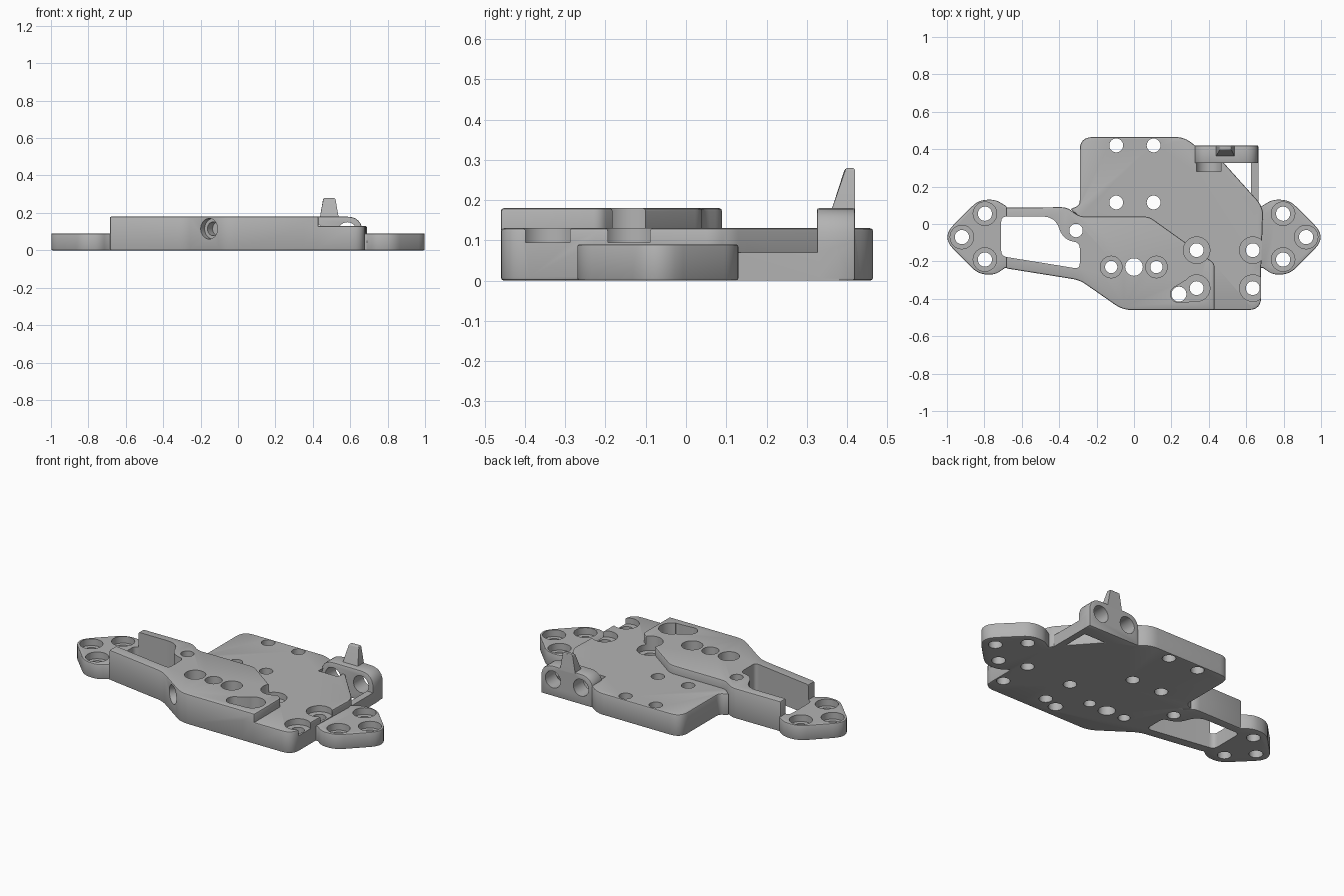
import bpy, bmesh
from mathutils import Vector, Matrix

if "Cube" in bpy.data.objects:
    bpy.data.objects.remove(bpy.data.objects["Cube"], do_unlink=True)

grey = bpy.data.materials.new("machined_grey")
grey.use_nodes = True
grey.diffuse_color = (0.45, 0.45, 0.45, 1)
grey.node_tree.nodes["Principled BSDF"].inputs["Base Color"].default_value = (0.45, 0.45, 0.45, 1)


def add_object(name, bm):
    bmesh.ops.recalc_face_normals(bm, faces=bm.faces)
    mesh = bpy.data.meshes.new(name)
    bm.to_mesh(mesh)
    bm.free()
    mesh.materials.append(grey)
    ob = bpy.data.objects.new(name, mesh)
    bpy.context.collection.objects.link(ob)
    return ob


def apply(ob, mod):
    bpy.context.view_layer.objects.active = ob
    bpy.ops.object.modifier_apply(modifier=mod.name)


def rounded(points, steps=6):
    """Outline with each (x, y, r) corner eased over the distance r."""
    out = []
    for i, p in enumerate(points):
        c, r = Vector(p[:2]), (p[2] if len(p) > 2 else 0)
        if not r:
            out.append(c)
            continue
        a = c + (Vector(points[i - 1][:2]) - c).normalized() * r
        b = c + (Vector(points[(i + 1) % len(points)][:2]) - c).normalized() * r
        for k in range(steps + 1):
            t = k / steps
            out.append(a * (1 - t) ** 2 + c * 2 * t * (1 - t) + b * t * t)
    return out


def prism(name, points, z0, z1, bevel=0.0, upright=False):
    bm = bmesh.new()
    face = bm.faces.new([bm.verts.new((p.x, p.y, z0)) for p in rounded(points)])
    new = bmesh.ops.extrude_face_region(bm, geom=[face])["geom"]
    bmesh.ops.translate(bm, verts=[v for v in new if isinstance(v, bmesh.types.BMVert)],
                        vec=(0, 0, z1 - z0))
    if upright:
        bmesh.ops.rotate(bm, verts=bm.verts, matrix=Matrix(((1, 0, 0), (0, 0, -1), (0, 1, 0))))
    ob = add_object(name, bm)
    if bevel:
        mod = ob.modifiers.new("edge", "BEVEL")
        mod.width, mod.segments, mod.angle_limit = bevel, 2, 1.0
        apply(ob, mod)
    return ob


def rod(start, end, radius):
    start, end = Vector(start), Vector(end)
    axis = end - start
    mat = Matrix.Translation((start + end) / 2) @ axis.to_track_quat("Z", "Y").to_matrix().to_4x4()
    bm = bmesh.new()
    bmesh.ops.create_cone(bm, cap_ends=True, segments=32, radius1=radius, radius2=radius,
                          depth=axis.length, matrix=mat)
    return add_object("cutter", bm)


def combine(ob, other, operation):
    mod = ob.modifiers.new("bool", "BOOLEAN")
    mod.operation, mod.solver, mod.object = operation, "EXACT", other
    other.hide_render = True
    apply(ob, mod)
    bpy.data.objects.remove(other, do_unlink=True)


def cut(ob, cutter):
    combine(ob, cutter, "DIFFERENCE")


def drill(ob, x, y, radius, floor=-0.1):
    cut(ob, rod((x, y, floor), (x, y, 0.4), radius))


# Raised front deck with the two side rails
plate = prism("chassis_plate", [
    (-0.685, 0.088), (-0.36, 0.09, 0.03), (-0.29, 0.04, 0.03), (0.08, 0.04, 0.03),
    (0.43, -0.21, 0.02), (0.43, -0.46), (-0.06, -0.46, 0.05), (-0.29, -0.30, 0.04),
    (-0.685, -0.237)], 0, 0.18, 0.008)

# Lower rear deck, wrapping round to the front corner
combine(plate, prism("rear_deck", [
    (-0.34, 0.08), (-0.29, 0.10, 0.025), (-0.29, 0.465, 0.07), (0.27, 0.465, 0.05),
    (0.35, 0.40), (0.45, 0.36), (0.67, 0.115, 0.02), (0.69, 0.07, 0.02), (0.68, -0.22),
    (0.68, -0.46, 0.07), (0.35, -0.46), (0.0, -0.3), (-0.25, 0.0)], 0, 0.13, 0.008), "UNION")

# Mounting ears at both ends
for side in (-1, 1):
    ear = [(0.69, 0.10), (0.74, 0.13, 0.03), (0.83, 0.13, 0.05), (1.03, -0.07, 0.09),
           (0.83, -0.27, 0.05), (0.74, -0.27, 0.03), (0.69, -0.235), (0.66, -0.235), (0.66, 0.08)]
    if side < 0:
        ear[-2:] = [(0.67, -0.23), (0.67, 0.08)]
    combine(plate, prism("ear", [(side * p[0], *p[1:]) for p in ear], 0, 0.09, 0.006), "UNION")

# Channel in the rear deck, in line with the bracket bore
cut(plate, rod((0.40, 0.28, 0.10), (0.40, 0.39, 0.10), 0.072))

# Slim bar and rear bracket
combine(plate, prism("side_bar", [(0.625, 0.08), (0.665, 0.08), (0.665, 0.38), (0.625, 0.38)],
                     0, 0.07), "UNION")
combine(plate, prism("bracket", [(0.32, 0), (0.665, 0), (0.665, 0.18, 0.085),
                                 (0.32, 0.18, 0.085)], -0.42, -0.325, 0.006, True), "UNION")
for x in (0.40, 0.585):
    cut(plate, rod((x, 0.28, 0.10), (x, 0.5, 0.10), 0.05))

# Tapered tab on top of the bracket
bm = bmesh.new()
bmesh.ops.create_cube(bm, size=1)
for v in bm.verts:
    top = v.co.z > 0
    half = 0.032 if top else 0.052
    front = 0.395 if top else 0.358
    v.co = (0.488 + (half if v.co.x > 0 else -half), 0.42 if v.co.y > 0 else front,
            0.28 if top else 0.165)
bmesh.ops.bevel(bm, geom=[e for e in bm.edges if all(v.co.z > 0.27 for v in e.verts)],
                offset=0.008, segments=3, affect="EDGES", profile=0.5)
combine(plate, add_object("tab", bm), "UNION")

# Large opening between the rails, and its step down to the ear
cut(plate, prism("window", [(-0.71, 0.04, 0.03), (-0.42, 0.04, 0.07), (-0.38, -0.085, 0.06),
                            (-0.29, -0.10, 0.03), (-0.29, -0.24, 0.03),
                            (-0.71, -0.172, 0.03)], -0.1, 0.4))

# Counterbored ear and deck holes: x, y, radius, counterbore radius, floor
ear_holes = [(0.92, -0.07), (0.797, 0.055), (0.797, -0.19)]
bores = [(s * x, y, 0.038, 0.063, 0.05) for s in (-1, 1) for x, y in ear_holes]
bores += [(x, y, 0.037, 0.071, 0.094) for x in (0.335, 0.635) for y in (-0.14, -0.343)]
bores += [(x, -0.23, 0.033, 0.058, 0.12) for x in (-0.122, 0.12)]
for x, y, radius, wide, floor in bores:
    drill(plate, x, y, wide, floor)
    drill(plate, x, y, radius)

# Plain holes
for x in (-0.095, 0.105):
    for y in (0.115, 0.42):
        drill(plate, x, y, 0.037)
drill(plate, 0, -0.23, 0.047)
drill(plate, -0.31, -0.035, 0.036)

# Keyhole pocket
drill(plate, 0.24, -0.375, 0.045, 0.094)
cut(plate, prism("pocket", [(0.226, -0.332), (0.314, -0.278), (0.356, -0.412),
                            (0.254, -0.418)], 0.094, 0.4))
drill(plate, 0.24, -0.375, 0.04)

# Stepped bore in the slanted front wall
mouth = Vector((-0.155, -0.395, 0.115))
inward = Vector((0.555, 0.83, 0))
cut(plate, rod(mouth - inward * 0.06, mouth + inward * 0.04, 0.055))
cut(plate, rod(mouth, mouth + inward * 0.09, 0.037))

# Smooth the curved walls, keep crisp edges
bpy.ops.object.select_all(action="DESELECT")
plate.select_set(True)
bpy.context.view_layer.objects.active = plate
bpy.ops.object.shade_smooth_by_angle(angle=0.5)
